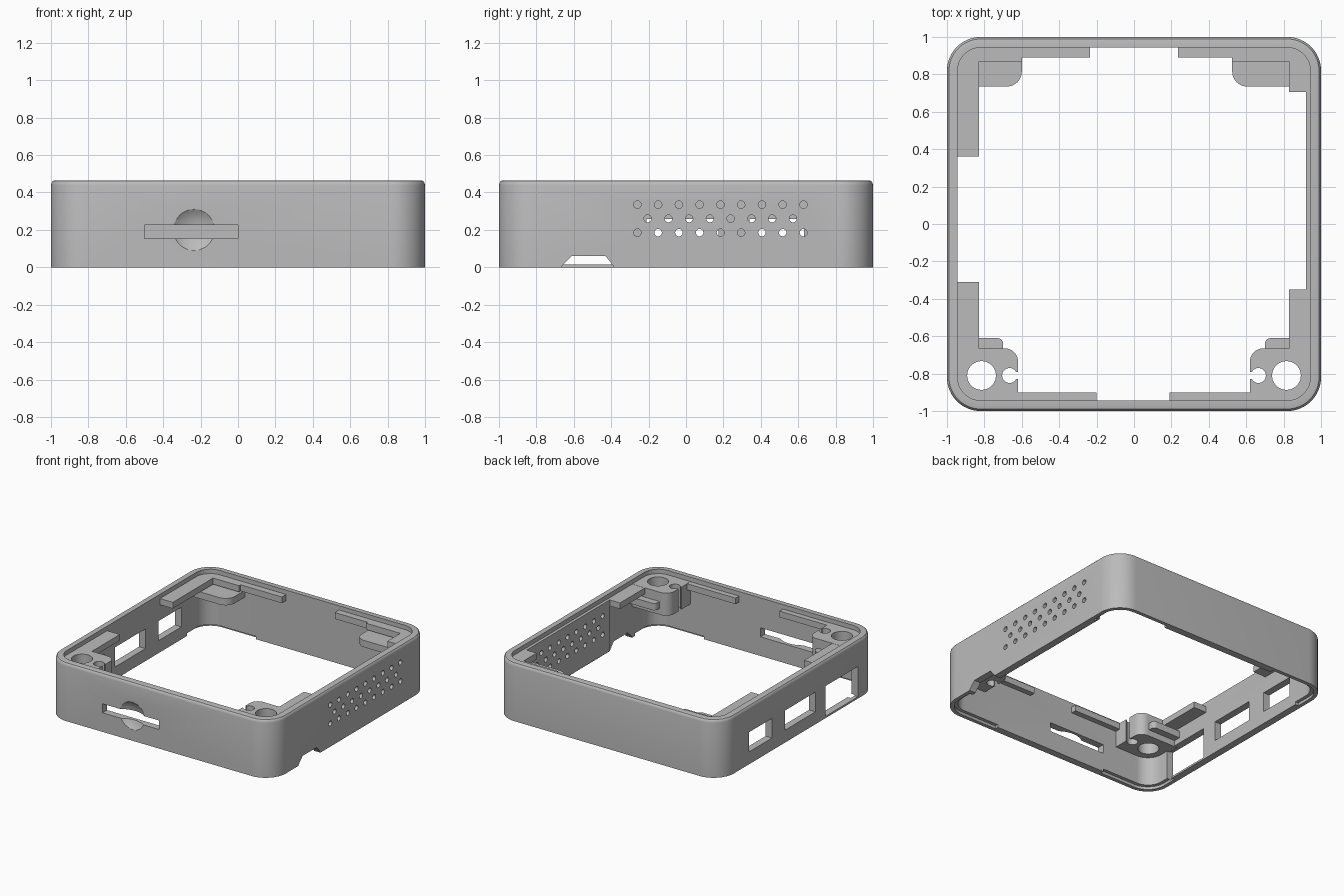
import bpy, bmesh
from math import cos, sin, pi, radians
from mathutils import Matrix

cube = bpy.data.objects.get("Cube")
if cube:
    bpy.data.objects.remove(cube)

grey = bpy.data.materials.new("plain grey")
grey.use_nodes = True
grey.diffuse_color = (0.5, 0.5, 0.5, 1)
grey.node_tree.nodes["Principled BSDF"].inputs["Base Color"].default_value = (0.5, 0.5, 0.5, 1)


def arc(cx, cy, r, start, end, n=8):
    return [(cx + r * cos(radians(start + (end - start) * i / n)),
             cy + r * sin(radians(start + (end - start) * i / n))) for i in range(n + 1)]


def rounded_square(inset):
    pts = []
    for k, (sx, sy) in enumerate([(1, 1), (-1, 1), (-1, -1), (1, -1)]):
        pts += arc(sx * 0.82, sy * 0.82, 0.18 - inset, 90 * k, 90 * k + 90, 12)
    return pts


def prism(bm, pts, z0, z1):
    low = [bm.verts.new((x, y, z0)) for x, y in pts]
    high = [bm.verts.new((x, y, z1)) for x, y in pts]
    bm.faces.new(low)
    bm.faces.new(high)
    for i in range(len(pts)):
        j = (i + 1) % len(pts)
        bm.faces.new((low[i], low[j], high[j], high[i]))


def box(bm, x0, x1, y0, y1, z0, z1):
    prism(bm, [(x0, y0), (x1, y0), (x1, y1), (x0, y1)], z0, z1)


def make(name, bm):
    bmesh.ops.recalc_face_normals(bm, faces=bm.faces)
    mesh = bpy.data.meshes.new(name)
    bm.to_mesh(mesh)
    bm.free()
    ob = bpy.data.objects.new(name, mesh)
    bpy.context.scene.collection.objects.link(ob)
    mesh.materials.append(grey)
    return ob


def slab(name, pts, z0, z1):
    bm = bmesh.new()
    prism(bm, pts, z0, z1)
    return make(name, bm)


def cut(ob, *cutters):
    for c in cutters:
        mod = ob.modifiers.new("cut", 'BOOLEAN')
        mod.operation = 'DIFFERENCE'
        mod.solver = 'EXACT'
        mod.object = c
    bpy.context.view_layer.update()
    graph = bpy.context.evaluated_depsgraph_get()
    mesh = bpy.data.meshes.new_from_object(ob.evaluated_get(graph))
    ob.modifiers.clear()
    ob.data = mesh


parts = []

# Wall ring with a rounded top outer edge
bm = bmesh.new()
profile = [(0, 0), (0, 0.44), (0.003, 0.453), (0.011, 0.462), (0.024, 0.465),
           (0.057, 0.465), (0.057, 0)]
rings = [[bm.verts.new((x, y, z)) for x, y in rounded_square(i)] for i, z in profile]
for k, ring in enumerate(rings):
    nxt = rings[(k + 1) % len(rings)]
    for i in range(len(ring)):
        j = (i + 1) % len(ring)
        bm.faces.new((ring[i], ring[j], nxt[j], nxt[i]))
wall = make("case_wall", bm)
panel_bm = bmesh.new()
box(panel_bm, 0.92, 0.96, -0.35, 0.71, 0.02, 0.43)
panel = make("vent_panel", panel_bm)
parts += [wall, panel]

# Openings: port windows, card slot, cable notch, vents and corner rebates
bm = bmesh.new()
for y0, y1, z0, z1 in [(0.34, 0.63, 0.10, 0.257), (-0.21, 0.175, 0.10, 0.257),
                       (-0.75, -0.34, 0.015, 0.257)]:
    box(bm, -1.1, -0.9, y0, y1, z0, z1)
box(bm, -0.5, 0, -1.1, -0.9, 0.153, 0.225)
for row, (z, count, start) in enumerate([(0.335, 9, -0.26), (0.26, 8, -0.205), (0.185, 9, -0.26)]):
    for i in range(count):
        place = Matrix.Translation((0.96, start + i * 0.111, z)) @ Matrix.Rotation(pi / 2, 4, 'Y')
        bmesh.ops.create_cone(bm, cap_ends=True, segments=16, radius1=0.02, radius2=0.02,
                              depth=0.3, matrix=place)
notch = [(-0.67, -0.01), (-0.66, 0.01), (-0.61, 0.06), (-0.43, 0.06), (-0.39, 0.01), (-0.38, -0.01)]
a = [bm.verts.new((0.88, y, z)) for y, z in notch]
b = [bm.verts.new((1.1, y, z)) for y, z in notch]
bm.faces.new(a)
bm.faces.new(b)
for i in range(len(notch)):
    j = (i + 1) % len(notch)
    bm.faces.new((a[i], a[j], b[j], b[i]))
openings = make("openings_cutter", bm)

bm = bmesh.new()
rebate = [(0.9, 0.9), (0.9, 0.7)] + arc(0.82, 0.82, 0.15, 0, 90) + [(0.5, 0.97), (0.5, 0.9)]
rebate.insert(2, (0.97, 0.7))
for sx in (1, -1):
    for sy in (1, -1):
        prism(bm, [(x * sx, y * sy) for x, y in rebate], -0.01, 0.022)
rebates = make("rebate_cutter", bm)

# Shallow finger dimple over the card slot
bm = bmesh.new()
bmesh.ops.create_uvsphere(bm, u_segments=40, v_segments=24, radius=0.18,
                          matrix=Matrix.Translation((-0.235, -1.142, 0.2)))
dimple = make("dimple_cutter", bm)
cut(wall, openings, rebates, dimple)
cut(panel, openings)

# Ledges just below the rim
parts.append(slab("back_ledge_right", [
    (-0.97, 0.36), (-0.83, 0.36), (-0.83, 0.87), (-0.6, 0.87), (-0.6, 0.89),
    (-0.235, 0.89), (-0.235, 0.97), (-0.86, 0.97), (-0.97, 0.86)], 0.38, 0.43))
parts.append(slab("back_ledge_left", [
    (0.235, 0.97), (0.235, 0.89), (0.525, 0.89), (0.525, 0.87), (0.83, 0.87),
    (0.83, 0.705), (0.97, 0.705), (0.97, 0.86), (0.86, 0.97)], 0.38, 0.431))

# Rounded rests under the back ledges
for s, inner, name in [(-1, 0.6, "right"), (1, 0.525, "left")]:
    pts = [(0.83, 0.735)] + arc(inner + 0.08, 0.815, 0.08, 270, 180) + [(inner, 0.96), (0.86, 0.96),
                                                                         (0.96, 0.86), (0.96, 0.735)]
    parts.append(slab("back_rest_" + name, [(s * x, y) for x, y in pts], 0.31, 0.365))

# Front corners: screw bosses with keyhole, tabs and ledges
for s, side_end, front_end, name in [(-1, -0.31, 0.2, "right"), (1, -0.35, 0.19, "left")]:
    pts = [(0.97, -0.665)] + arc(0.69, -0.735, 0.07, 90, 180) + [(0.62, -0.97), (0.86, -0.97), (0.97, -0.86)]
    boss = slab("screw_boss_" + name, [(s * x, y) for x, y in pts], 0.25, 0.43)
    bm = bmesh.new()
    prism(bm, arc(s * 0.815, -0.81, 0.077, 0, 348.75, 31), 0, 1)
    slot = arc(0.665, -0.81, 0.04, 150, -150, 20) + [(0.58, -0.83), (0.58, -0.79)]
    prism(bm, [(s * x, y) for x, y in slot], 0, 1)
    holes = make("boss_cutter", bm)
    cut(boss, holes)
    bpy.data.objects.remove(holes)
    tab = [(0.96, -0.7), (0.96, -0.61)] + arc(0.73, -0.64, 0.03, 90, 180) + [(0.7, -0.7)]
    tab = [(s * x, y) for x, y in tab]
    parts += [boss, slab("boss_tab_" + name, tab, 0.3, 0.355)]
    bm = bmesh.new()
    box(bm, *sorted((s * 0.83, s * 0.97)), -0.7, side_end, 0.38, 0.429)
    box(bm, *sorted((s * front_end, s * 0.63)), -0.97, -0.9, 0.38, 0.429)
    parts.append(make("front_ledges_" + name, bm))

for c in (openings, rebates, dimple):
    bpy.data.objects.remove(c)

# Smooth shading with sharp edges kept
bpy.ops.object.select_all(action='DESELECT')
for ob in parts:
    ob.select_set(True)
bpy.context.view_layer.objects.active = wall
bpy.ops.object.shade_smooth_by_angle(angle=radians(30))
